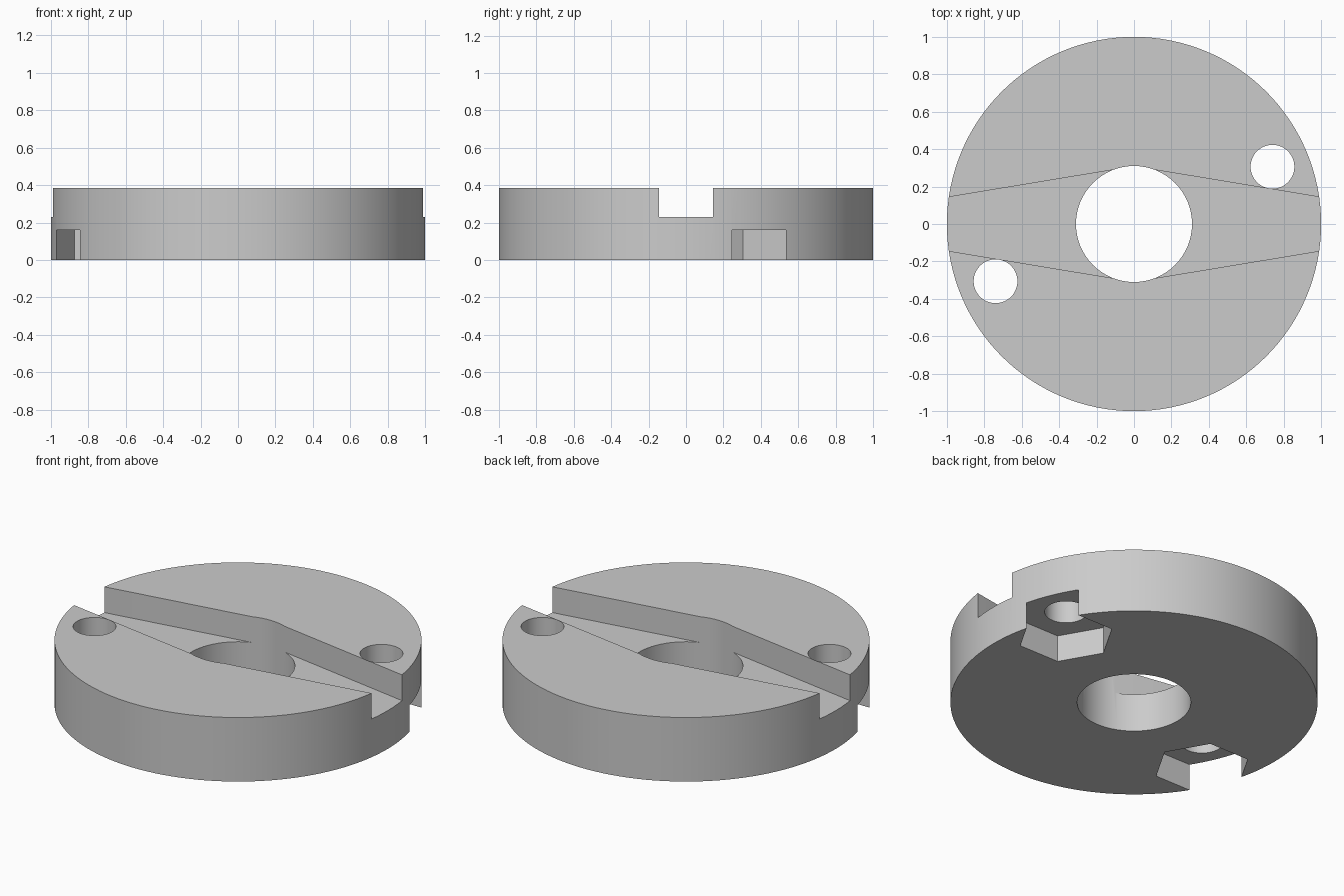
import bpy, bmesh
from math import cos, sin, pi, radians

cube = bpy.data.objects.get("Cube")
if cube:
    bpy.data.objects.remove(cube)

HEIGHT = 0.385
SLOT_FLOOR = 0.23
POCKET_TOP = 0.16

grey = bpy.data.materials.new("plain grey")
grey.use_nodes = True
colour = (0.6, 0.6, 0.6, 1)
grey.diffuse_color = colour
grey.node_tree.nodes["Principled BSDF"].inputs["Base Color"].default_value = colour


def ring(radius, sides, cx=0, cy=0):
    return [(cx + radius * cos(2 * pi * i / sides), cy + radius * sin(2 * pi * i / sides))
            for i in range(sides)]


def prism(name, outline, z0, z1):
    """Extrude a flat outline from z0 to z1."""
    bm = bmesh.new()
    face = bm.faces.new([bm.verts.new((x, y, z0)) for x, y in outline])
    top = bmesh.ops.extrude_face_region(bm, geom=[face])["geom"]
    bmesh.ops.translate(bm, vec=(0, 0, z1 - z0),
                        verts=[v for v in top if isinstance(v, bmesh.types.BMVert)])
    bmesh.ops.recalc_face_normals(bm, faces=bm.faces)
    mesh = bpy.data.meshes.new(name)
    bm.to_mesh(mesh)
    bm.free()
    mesh.materials.append(grey)
    obj = bpy.data.objects.new(name, mesh)
    bpy.context.collection.objects.link(obj)
    return obj


# Round body
disc = prism("slotted_disc", ring(1, 128), 0, HEIGHT)

# Centre bore and the slot that narrows towards both rims
slot_outline = [(-1.1, -0.126), (0, -0.308), (1.1, -0.126),
                (1.1, 0.126), (0, 0.308), (-1.1, 0.126)]
cutters = [prism("bore_cutter", ring(0.31, 64), -0.1, 0.5),
           prism("slot_cutter", slot_outline, SLOT_FLOOR, 0.5)]

# Bolt holes with hexagonal nut pockets open to the rim
for side, s in (("left", 1), ("right", -1)):
    cx, cy = 0.74 * s, 0.306 * s
    cutters.append(prism(side + "_bolt_cutter", ring(0.117, 48, cx, cy), -0.1, 0.5))
    cutters.append(prism(side + "_nut_cutter", ring(0.265, 6, cx, cy), -0.1, POCKET_TOP))

bpy.ops.object.select_all(action='DESELECT')
bpy.context.view_layer.objects.active = disc
disc.select_set(True)
for cutter in cutters:
    cutter.hide_render = True
    mod = disc.modifiers.new(cutter.name, 'BOOLEAN')
    mod.operation = 'DIFFERENCE'
    mod.solver = 'EXACT'
    mod.object = cutter
    bpy.ops.object.modifier_apply(modifier=mod.name)
    bpy.data.objects.remove(cutter)

# Smooth round walls, crisp edges
bpy.ops.object.shade_smooth_by_angle(angle=radians(25))
